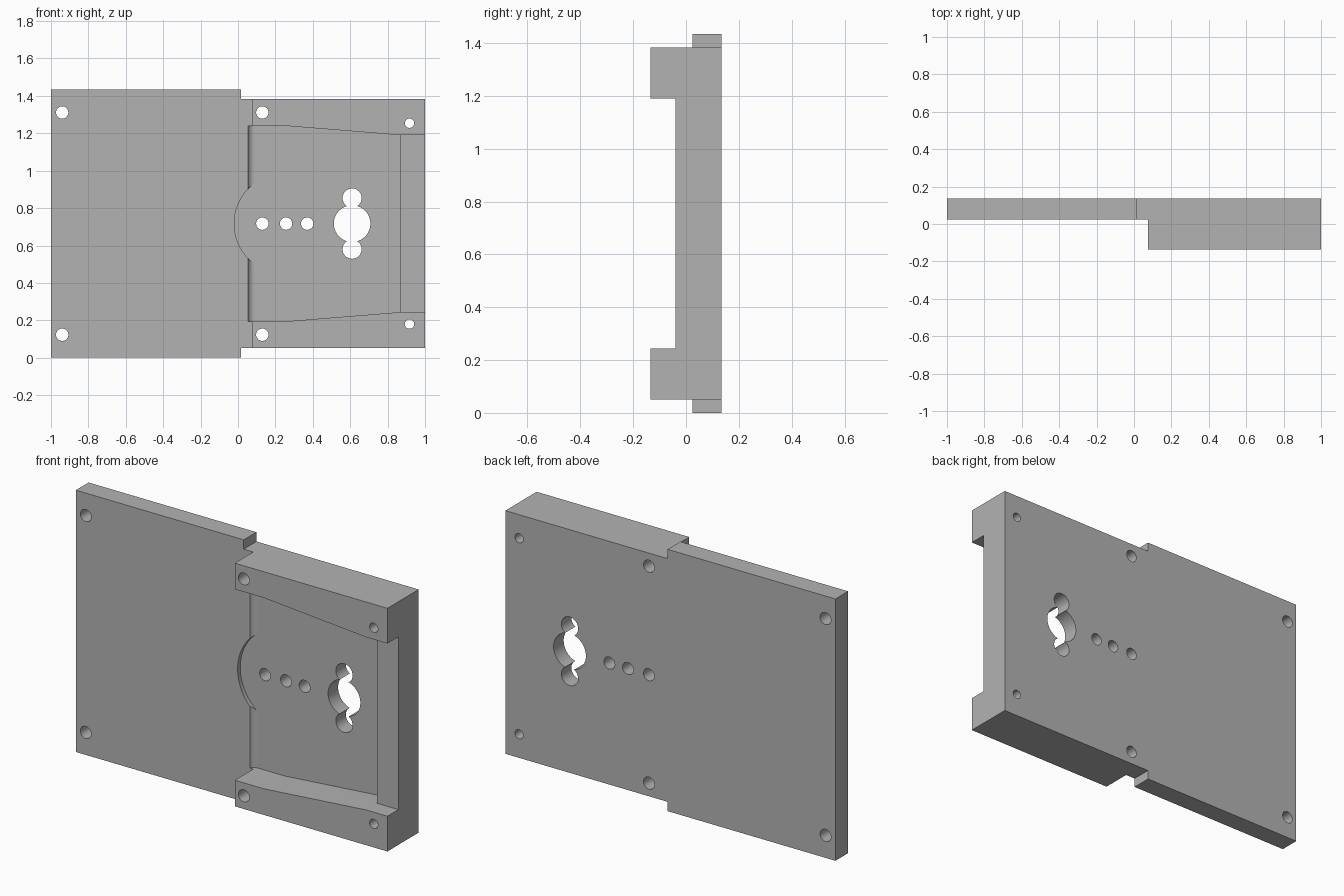
import bpy
import bmesh
from math import sin, cos, pi
from mathutils import Vector

if "Cube" in bpy.data.objects:
    bpy.data.objects.remove(bpy.data.objects["Cube"])

BACK, FACE, FRONT = 0.135, 0.025, -0.135    # depth levels
FLOOR, LIP = 0.048, -0.04
MID = 0.717                                 # mirror height

grey = bpy.data.materials.new("plain grey")
grey.use_nodes = True
grey.diffuse_color = (0.45, 0.45, 0.45, 1)
grey.node_tree.nodes["Principled BSDF"].inputs["Base Color"].default_value = grey.diffuse_color


def prism(name, points, step):
    """Extrude a closed outline along a vector."""
    bm = bmesh.new()
    face = bm.faces.new([bm.verts.new(p) for p in points])
    res = bmesh.ops.extrude_face_region(bm, geom=[face], use_keep_orig=True)
    bmesh.ops.translate(bm, vec=Vector(step),
                        verts=[v for v in res["geom"] if isinstance(v, bmesh.types.BMVert)])
    bmesh.ops.recalc_face_normals(bm, faces=bm.faces)
    mesh = bpy.data.meshes.new(name)
    bm.to_mesh(mesh)
    bm.free()
    mesh.materials.append(grey)
    obj = bpy.data.objects.new(name, mesh)
    bpy.context.collection.objects.link(obj)
    return obj


def front_prism(name, outline, y0, y1):
    return prism(name, [(x, y0, z) for x, z in outline], (0, y1 - y0, 0))


def mirrored(half):
    """Complete an upper outline with its reflection about the mid height."""
    return half + [(x, 2 * MID - z) for x, z in reversed(half)]


def disc(name, x, z, r, y0, y1, n=40):
    ring = [(x + r * cos(2 * pi * i / n), z + r * sin(2 * pi * i / n)) for i in range(n)]
    return front_prism(name, ring, y0, y1)


def combine(target, tool, operation="DIFFERENCE"):
    mod = target.modifiers.new("cut", "BOOLEAN")
    mod.operation = operation
    mod.solver = "EXACT"
    mod.object = tool
    with bpy.context.temp_override(object=target, active_object=target):
        bpy.ops.object.modifier_apply(modifier=mod.name)
    bpy.data.objects.remove(tool)


# Thin plate with stepped corners, joined to the thick block
body = front_prism("mounting_plate",
                   mirrored([(-1, 1.434), (0.017, 1.434), (0.017, 1.383), (0.5, 1.383)]),
                   FACE, BACK)
block = front_prism("block", mirrored([(0.075, 1.383), (1, 1.383)]), FRONT, BACK)
combine(body, block, "UNION")

# Tapered pocket, and the shallower lip at its open end
pocket = mirrored([(0.09, 1.24), (0.25, 1.24), (0.87, 1.19)])
combine(body, front_prism("pocket_cutter", pocket, -0.2, FLOOR))
lip = mirrored([(0.8, 1.19), (1.1, 1.19)])
combine(body, front_prism("lip_cutter", lip, -0.2, LIP))

# Rounded inner end of the pocket
R = 0.04
arc = [(0.09 - R * cos(pi / 2 * i / 10), FLOOR - R + R * sin(pi / 2 * i / 10)) for i in range(11)]
section = [(0.05, -0.2)] + arc + [(0.2, FLOOR), (0.2, -0.2)]
combine(body, prism("fillet_cutter", [(x, y, 2 * MID - 1.24) for x, y in section],
                    (0, 0, 2 * (1.24 - MID))))

# Shallow round recess
combine(body, disc("recess_cutter", 0.25, MID, 0.27, -0.2, FLOOR, 96))

# Through holes: (x, offset from mid height, radius)
holes = [(0.13, 0, 0.033), (0.257, 0, 0.033), (0.37, 0, 0.033), (0.61, 0, 0.098)]
for x, dz, r in [(-0.94, 0.594, 0.033), (0.13, 0.594, 0.033),
                 (0.917, 0.537, 0.025), (0.61, 0.137, 0.051)]:
    holes += [(x, dz, r), (x, -dz, r)]
for x, dz, r in holes:
    combine(body, disc("hole_cutter", x, MID + dz, r, -0.3, 0.3))

# Smooth round walls, sharp edges
bpy.ops.object.select_all(action="DESELECT")
body.select_set(True)
bpy.context.view_layer.objects.active = body
bpy.ops.object.shade_smooth_by_angle(angle=pi / 6)
